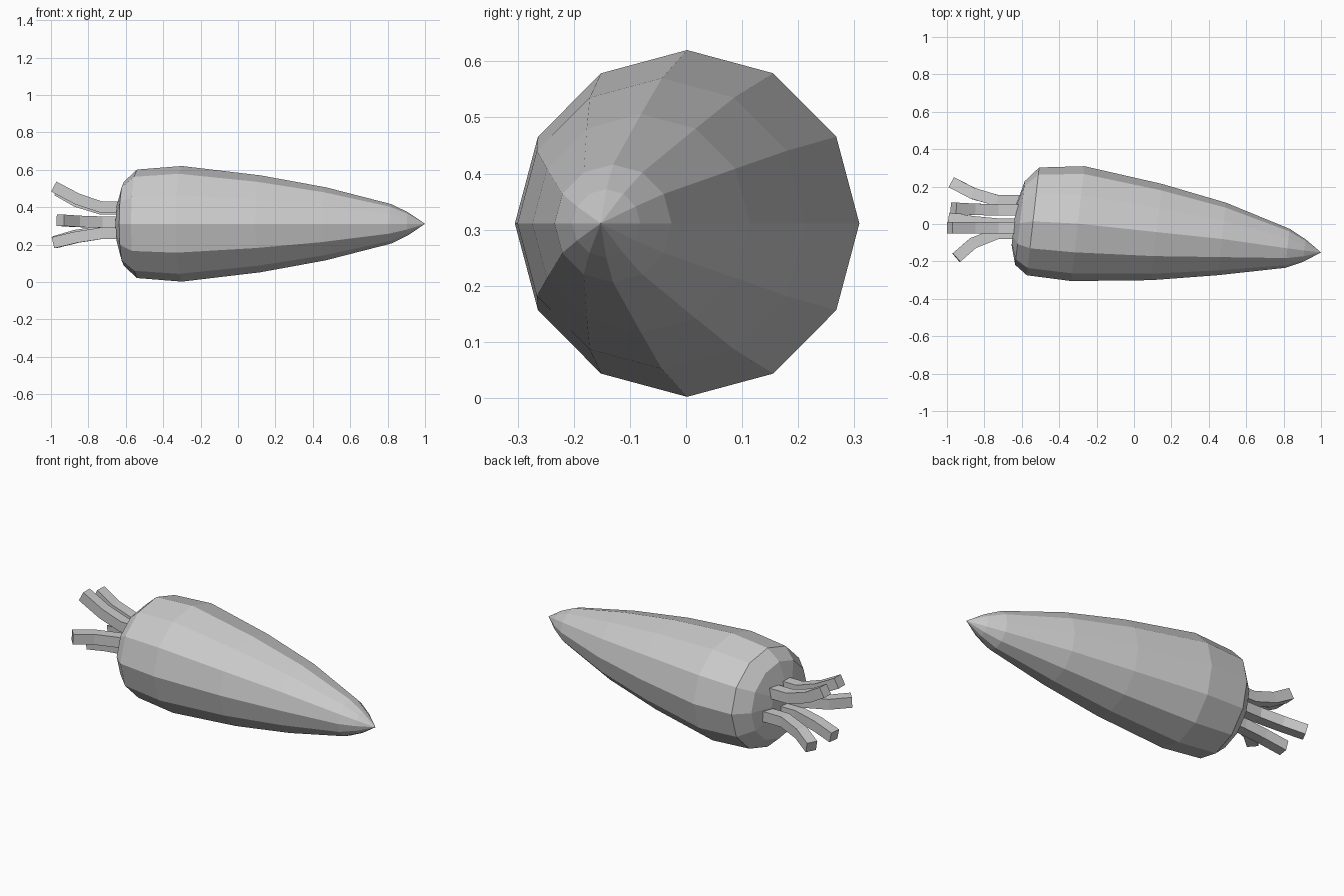
import bpy, bmesh
from math import cos, sin, pi, radians
from mathutils import Vector

if "Cube" in bpy.data.objects:
    bpy.data.objects.remove(bpy.data.objects["Cube"])


def ring(bm, centre, axis, radius, sides, phase=0.0):
    """Regular polygon of vertices around centre, perpendicular to axis."""
    a = Vector(axis).normalized()
    side = Vector((0, 0, 1)).cross(a).normalized()
    up = a.cross(side)
    c = Vector(centre)
    return [bm.verts.new(c + radius * (cos(t) * side + sin(t) * up))
            for t in (phase + 2 * pi * i / sides for i in range(sides))]


def bridge(bm, r0, r1):
    n = len(r0)
    for i in range(n):
        j = (i + 1) % n
        bm.faces.new((r0[i], r0[j], r1[j], r1[i]))


def finish(bm, name):
    bmesh.ops.recalc_face_normals(bm, faces=bm.faces[:])
    mesh = bpy.data.meshes.new(name)
    bm.to_mesh(mesh)
    bm.free()
    obj = bpy.data.objects.new(name, mesh)
    bpy.context.collection.objects.link(obj)
    return obj


# Root: twelve-sided tapered body, rings given as x, y, radius
Z = 0.311
tilt = radians(6.5)
axis = (cos(tilt), -sin(tilt), 0)
profile = [(-0.642, -0.005, 0.11), (-0.61, 0.005, 0.225), (-0.54, 0.014, 0.29),
           (-0.30, 0.002, 0.309), (0.12, -0.043, 0.259), (0.47, -0.08, 0.195),
           (0.82, -0.13, 0.105), (0.91, -0.142, 0.061)]
bm = bmesh.new()
rings = [ring(bm, (x, y, Z), axis, r, 12) for x, y, r in profile]
for r0, r1 in zip(rings, rings[1:]):
    bridge(bm, r0, r1)
crown = bm.verts.new((-0.642, -0.005, Z))
tip = bm.verts.new((1.0, -0.152, Z))
for i in range(12):
    j = (i + 1) % 12
    bm.faces.new((crown, rings[0][j], rings[0][i]))
    bm.faces.new((tip, rings[-1][i], rings[-1][j]))
finish(bm, "root_body")


# Stalks: square stems bending outwards, base (y, z) and end (x, y, z)
stalks = [((-0.02, 0.40), (-0.985, -0.02, 0.51)),
          ((0.075, 0.39), (-0.965, 0.085, 0.49)),
          ((-0.05, 0.32), (-0.95, -0.18, 0.33)),
          ((0.00, 0.26), (-0.985, 0.03, 0.21)),
          ((0.125, 0.27), (-0.97, 0.22, 0.215))]
for k, ((by, bz), (ex, ey, ez)) in enumerate(stalks):
    path = [Vector((x, by + f * (ey - by), bz + f * (ez - bz)))
            for x, f in ((-0.60, 0.0), (-0.73, 0.0), (-0.86, 0.4), (ex, 1.0))]
    bm = bmesh.new()
    rs = []
    for i, p in enumerate(path):
        tangent = path[min(i + 1, 3)] - path[max(i - 1, 0)]
        rs.append(ring(bm, p, tangent, 0.043, 4, pi / 4))
    for r0, r1 in zip(rs, rs[1:]):
        bridge(bm, r0, r1)
    bm.faces.new(rs[0])
    bm.faces.new(rs[-1])
    finish(bm, f"stalk_{k + 1}")
